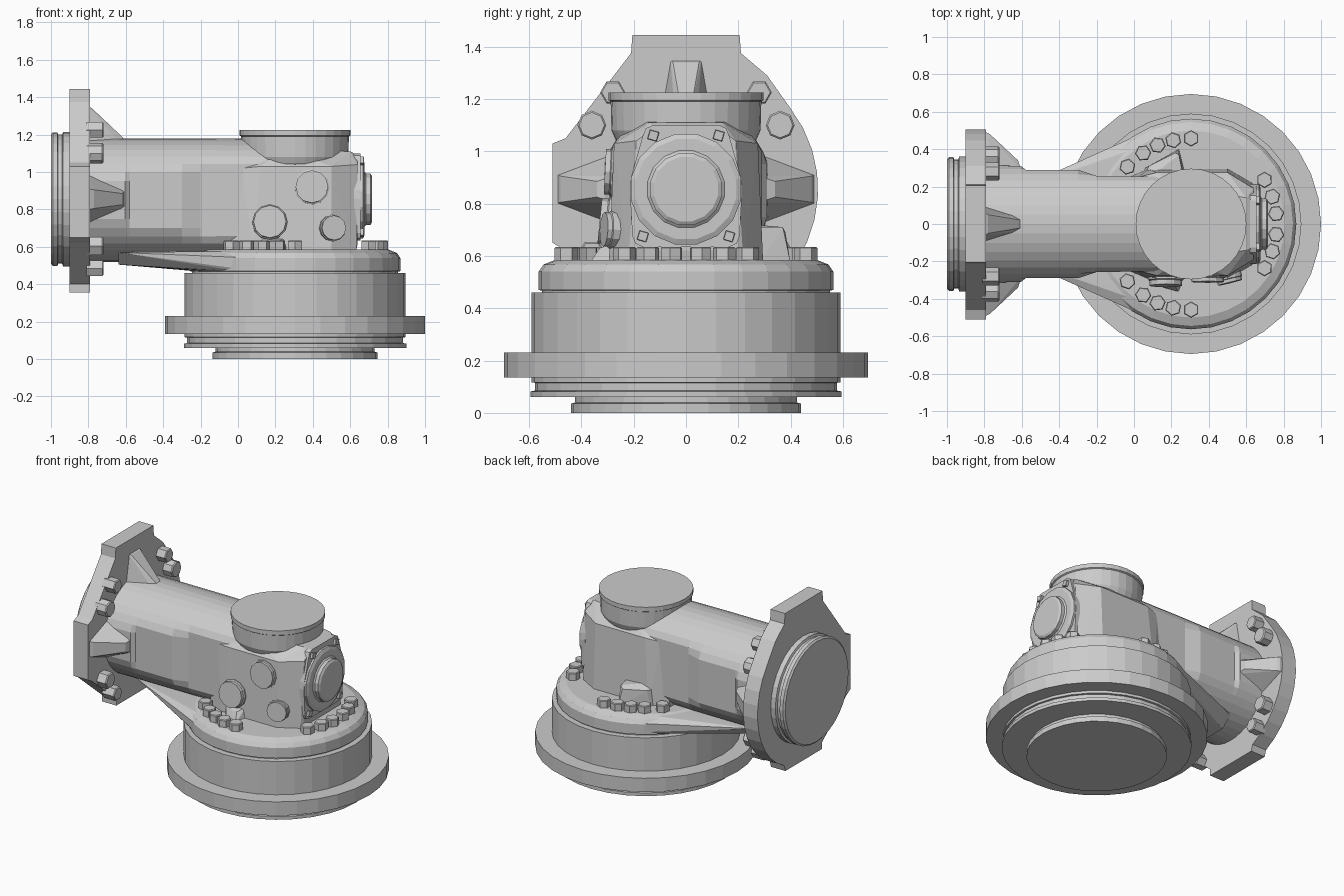
import bpy, bmesh, math
from mathutils import Vector

CX, AZ = 0.305, 0.855          # drum axis x, tube axis z
NOSE = (1, 0, 0)


def finish(name, bm):
    bmesh.ops.recalc_face_normals(bm, faces=bm.faces)
    me = bpy.data.meshes.new(name)
    bm.to_mesh(me)
    bm.free()
    ob = bpy.data.objects.new(name, me)
    bpy.context.collection.objects.link(ob)
    return ob


def loft(name, rings):
    bm = bmesh.new()
    vs = [[bm.verts.new(p) for p in ring] for ring in rings]
    n = len(vs[0])
    for a, b in zip(vs, vs[1:]):
        for i in range(n):
            j = (i + 1) % n
            bm.faces.new((a[i], a[j], b[j], b[i]))
    bm.faces.new(vs[0])
    bm.faces.new(vs[-1])
    return finish(name, bm)


def lathe(name, origin, axis, profile, sides=32, turn=0.0):
    """Revolve (radius, height) pairs about an axis through origin."""
    q = Vector(axis).to_track_quat('Z', 'Y')
    rings = []
    for r, h in profile:
        ring = []
        for i in range(sides):
            a = 2 * math.pi * i / sides + turn
            ring.append(Vector(origin) + q @ Vector((r * math.cos(a), r * math.sin(a), h)))
        rings.append(ring)
    return loft(name, rings)


def hull(name, pts):
    bm = bmesh.new()
    for p in pts:
        bm.verts.new(p)
    res = bmesh.ops.convex_hull(bm, input=bm.verts)
    junk = {v for v in res["geom_interior"] + res["geom_unused"] if isinstance(v, bmesh.types.BMVert)}
    bmesh.ops.delete(bm, geom=[v for v in junk if v.is_valid], context='VERTS')
    bmesh.ops.dissolve_limit(bm, angle_limit=0.02, verts=bm.verts, edges=bm.edges)
    return finish(name, bm)


def bolt(name, pos, axis, r, h, sides=6, turn=0.0):
    c = r * 0.12
    return lathe(name, pos, axis, [(r, -0.02), (r, h - c), (r - c, h)], sides, turn)


def circle_pts(cx, cy, z, r, n=32):
    return [(cx + r * math.cos(2 * math.pi * i / n), cy + r * math.sin(2 * math.pi * i / n), z)
            for i in range(n)]


# Drum with lower spigot, groove and wide mounting ring
lathe("wheel_hub_drum", (CX, 0, 0), (0, 0, 1),
      [(0.44, 0), (0.44, 0.035), (0.425, 0.04), (0.425, 0.06), (0.595, 0.06), (0.595, 0.082),
       (0.578, 0.085), (0.578, 0.115), (0.59, 0.117), (0.59, 0.135), (0.695, 0.135), (0.695, 0.23),
       (0.59, 0.23), (0.59, 0.46)], 32)

# Bolted cover with rounded shoulder
lathe("drum_cover", (CX, 0, 0), (0, 0, 1),
      [(0.55, 0.45), (0.55, 0.467), (0.563, 0.47), (0.563, 0.54), (0.545, 0.567), (0.5, 0.585)], 32)

# Web running from the cover up to the tube underside
hull("cover_web",
     circle_pts(CX, 0, 0.47, 0.545) + circle_pts(CX, 0, 0.54, 0.55) + circle_pts(CX, 0, 0.578, 0.48)
     + [(-0.64, s * y, z) for s in (-1, 1) for y, z in ((0.1, 0.505), (0.18, 0.57))])


# Horizontal tube with stepped flat sides
def tube_ring(x, r, flat):
    pts = []
    for i in range(40):
        a = 2 * math.pi * i / 40
        y, z = r * math.cos(a), r * math.sin(a)
        pts.append((x, max(-flat, min(flat, y)), AZ - 0.005 + z))
    return pts


loft("axle_tube", [tube_ring(*s) for s in (
    (-0.82, 0.33, 0.315), (-0.605, 0.33, 0.31), (-0.58, 0.33, 0.29), (-0.30, 0.33, 0.29),
    (-0.20, 0.33, 0.257), (0.32, 0.325, 0.25))])

# Gear housing: chamfered block under the cap
hull("gear_housing", [(x, s * y, z) for s in (-1, 1) for x, y, z in (
    (-0.05, 0.24, 0.57), (0.08, 0.295, 0.57), (0.5, 0.295, 0.57), (0.63, 0.22, 0.57),
    (0.02, 0.25, 1.02), (0.12, 0.275, 1.03), (0.5, 0.275, 1.03), (0.64, 0.19, 1.04),
    (0.64, 0.2, 0.62), (0.25, 0.2, 1.12), (0.6, 0.14, 1.11), (0.64, 0.12, 1.09))])

# Round top cap
lathe("top_cap", (CX, 0, 0), (0, 0, 1),
      [(0.22, 1.0), (0.27, 1.045), (0.285, 1.08), (0.288, 1.19), (0.296, 1.195), (0.296, 1.225)], 32)

# Nose cover plate, rim, plug and bolts
corners = [(-0.125, 1.06), (0.125, 1.06), (-0.165, 0.675), (0.165, 0.675)]
plate = []
for x in (0.62, 0.655):
    plate += [(x, y, AZ + z) for y, z, _ in circle_pts(0, 0, 0, 0.215, 28)]
    for cy, cz in corners:
        plate += [(x, y, z) for y, z, _ in circle_pts(cy, cz, 0, 0.04, 8)]
hull("nose_plate", plate)
lathe("nose_rim", (0, 0, AZ), NOSE,
      [(0.215, 0.64), (0.215, 0.668), (0.195, 0.677), (0.15, 0.677), (0.14, 0.685),
       (0.14, 0.708), (0.125, 0.717)], 16, math.pi / 16)
for i, (y, z) in enumerate(corners):
    bolt(f"nose_bolt_{i}", (0.655, y, z), NOSE, 0.026, 0.018, 4, 0.5)

# Side plugs on the front of the housing
for i, (x, z, r, y, h, ax) in enumerate((
        (0.17, 0.73, 0.09, -0.28, 0.05, (0, -1, 0.1)),
        (0.395, 0.92, 0.09, -0.27, 0.04, (0, -1, 0.05)),
        (0.505, 0.70, 0.068, -0.28, 0.035, (0.25, -1, 0.05)))):
    lathe(f"side_plug_{i}", (x, y, z), ax,
          [(r * 1.05, -0.05), (r * 1.05, h * 0.4), (r * 0.97, h * 0.5), (r * 0.97, h)], 12)

# Boss sitting on the cover behind the housing, and small rib in front
hull("rear_boss", [(0.03, 0.24, 0.57), (0.06, 0.3, 0.57), (0.24, 0.4, 0.57), (0.27, 0.28, 0.57),
                   (0.05, 0.25, 0.69), (0.08, 0.31, 0.69), (0.22, 0.38, 0.69), (0.24, 0.37, 0.71),
                   (0.26, 0.27, 0.71), (0.10, 0.26, 0.72)])
hull("front_rib", [(0.08, -0.26, 0.57), (0.15, -0.345, 0.57), (0.24, -0.37, 0.57), (0.27, -0.27, 0.57),
                   (0.1, -0.27, 0.65), (0.17, -0.32, 0.63), (0.22, -0.33, 0.63), (0.25, -0.27, 0.65)])

# Hex bolts around the cover, mirrored front to back
for k, deg in enumerate((7, 18.6, 31, 90, 102, 113, 124, 138)):
    for s in (-1, 1):
        a = math.radians(deg * s)
        bolt(f"cover_bolt_{k}_{'front' if s < 0 else 'back'}",
             (CX + 0.458 * math.cos(a), 0.458 * math.sin(a), 0.582), (0, 0, 1), 0.044, 0.053, 6, a)

# Mounting flange: arc on the back side, lug on the front side
outline = [(-0.2, 0.355), (-0.2, 0.40), (-0.46, 0.62), (-0.51, 0.65), (-0.51, 1.03), (-0.46, 1.05),
           (-0.21, 1.375), (-0.205, 1.445), (0.205, 1.445), (0.21, 1.375), (0.31, 1.29)]
for i in range(11):
    a = math.radians(38 - 10.3 * i)
    outline.append((0.505 * math.cos(a), AZ + 0.505 * math.sin(a)))
outline.append((0.2, 0.355))
loft("mounting_flange", [[(x, y, z) for y, z in outline] for x in (-0.9, -0.79)])

# Stepped spigot behind the flange
lathe("flange_spigot", (0, 0, AZ), (-1, 0, 0),
      [(0.36, 0.88), (0.36, 0.935), (0.345, 0.94), (0.345, 0.962), (0.357, 0.965),
       (0.357, 0.99), (0.345, 1.0)], 32)

# Flange bolts
for i, (y, z) in enumerate(((0.36, 1.1), (0.28, 1.225), (0.36, 0.605), (0.28, 0.485))):
    for s in (-1, 1):
        bolt(f"flange_bolt_{i}_{'front' if s < 0 else 'back'}", (-0.79, s * y, z), NOSE,
             0.055 if i in (0, 2) else 0.048, 0.07, 8 if i == 0 else 6)

# Tapered gussets: one on top, one each side
hull("top_gusset", [(x, s * y, z) for s in (-1, 1) for x, y, z in (
    (-0.8, 0.1, 1.12), (-0.8, 0.06, 1.35), (-0.78, 0.05, 1.34), (-0.6, 0.02, 1.17), (-0.6, 0.04, 1.12))])
for s, side in ((-1, "front"), (1, "back")):
    hull(f"side_gusset_{side}", [(x, s * y, AZ + t * z) for t in (-1, 1) for x, y, z in (
        (-0.8, 0.27, 0.14), (-0.8, 0.495, 0.055), (-0.77, 0.48, 0.05), (-0.62, 0.34, 0.03),
        (-0.6, 0.28, 0.05))])
